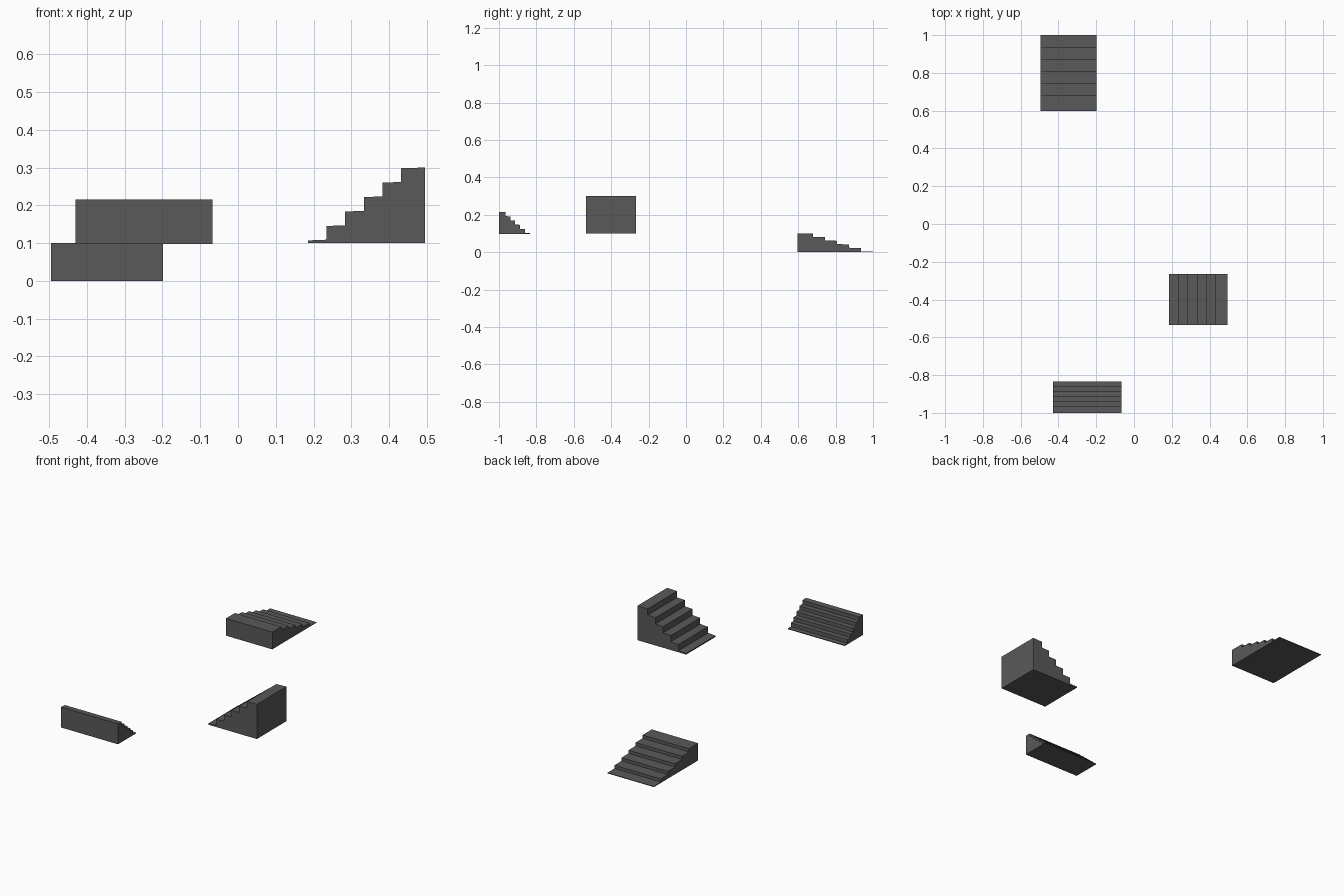
import bpy, bmesh

if "Cube" in bpy.data.objects:
    bpy.data.objects.remove(bpy.data.objects["Cube"])

STEPS = 6
RUN = 0.159   # tread depth as a fraction of the total run
RISE = 0.191  # step height as a fraction of the total height

# dark grey for all flights
grey = bpy.data.materials.new("dark_grey")
grey.diffuse_color = (0.1, 0.1, 0.1, 1)
grey.use_nodes = True
grey.node_tree.nodes["Principled BSDF"].inputs["Base Color"].default_value = grey.diffuse_color


def stair_profile():
    # side outline (run, height), low end at 0; treads tilt up slightly
    pts = [(1, 0), (0, 0)]
    for i in range(STEPS):
        end = 1 if i == STEPS - 1 else RUN * (i + 1)
        pts += [(RUN * i, 0.035 + RISE * i), (end, min(1, 0.045 + RISE * i))]
    return pts


def stairs(name, axis, low, high, side0, side1, z0, z1):
    # extrude the outline sideways; the stairs climb from low to high along axis
    bm = bmesh.new()
    verts = []
    for t, h in stair_profile():
        run, z = low + (high - low) * t, z0 + (z1 - z0) * h
        verts.append(bm.verts.new((run, side0, z) if axis == "x" else (side0, run, z)))
    face = bm.faces.new(verts)
    out = bmesh.ops.extrude_face_region(bm, geom=[face])
    width = side1 - side0
    vec = (0, width, 0) if axis == "x" else (width, 0, 0)
    bmesh.ops.translate(bm, vec=vec,
                        verts=[g for g in out["geom"] if isinstance(g, bmesh.types.BMVert)])
    bmesh.ops.recalc_face_normals(bm, faces=bm.faces)
    mesh = bpy.data.meshes.new(name)
    bm.to_mesh(mesh)
    bm.free()
    mesh.materials.append(grey)
    bpy.context.collection.objects.link(bpy.data.objects.new(name, mesh))


# shallow flight at the back
stairs("back_stairs", "y", 1.0, 0.597, -0.495, -0.199, 0.0, 0.1)
# tall flight on the right
stairs("right_stairs", "x", 0.185, 0.495, -0.535, -0.266, 0.1, 0.3)
# wide flight at the front
stairs("front_stairs", "y", -0.834, -1.0, -0.43, -0.067, 0.097, 0.215)
